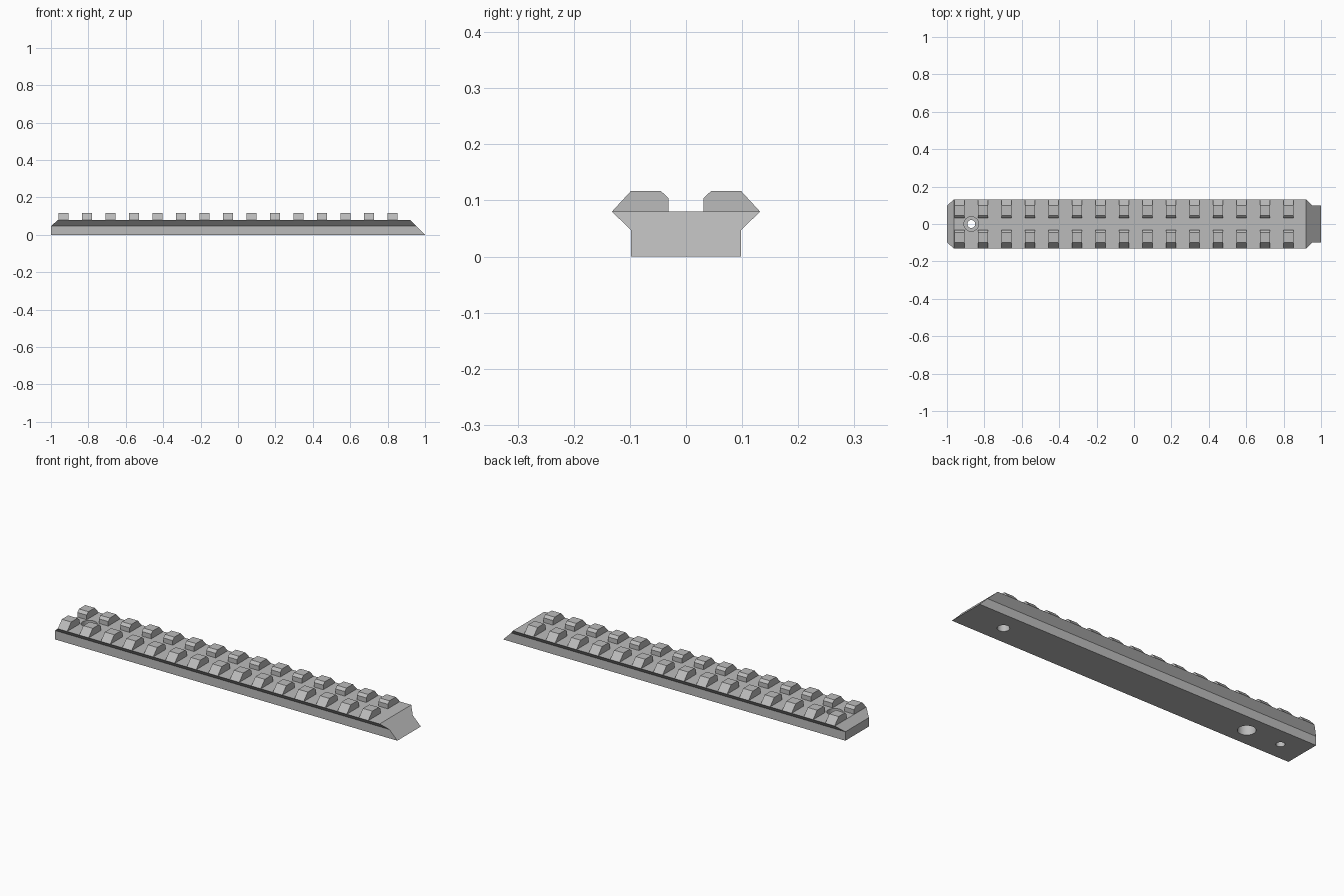
import bpy
import bmesh
from mathutils import Vector

# Remove the default cube
cube = bpy.data.objects.get("Cube")
if cube:
    bpy.data.objects.remove(cube, do_unlink=True)

BASE_W, FLARE_W = 0.098, 0.132
FLARE_Z, DECK_Z, TOP_Z = 0.047, 0.08, 0.117
TEETH, PITCH, TOOTH_LEN, FIRST_X = 15, 0.1257, 0.055, -0.961

metal = bpy.data.materials.new("Grey metal")
metal.use_nodes = True
grey = (0.5, 0.5, 0.5, 1)
metal.diffuse_color = grey
metal.node_tree.nodes["Principled BSDF"].inputs["Base Color"].default_value = grey


def add_object(name, bm):
    bmesh.ops.recalc_face_normals(bm, faces=bm.faces)
    mesh = bpy.data.meshes.new(name)
    bm.to_mesh(mesh)
    bm.free()
    mesh.materials.append(metal)
    obj = bpy.data.objects.new(name, mesh)
    bpy.context.collection.objects.link(obj)
    return obj


def extrude_profile(bm, profile, x0, x1):
    """Sweep a closed (y, z) profile along x."""
    face = bm.faces.new([bm.verts.new((x0, y, z)) for y, z in profile])
    result = bmesh.ops.extrude_face_region(bm, geom=[face])
    verts = [v for v in result["geom"] if isinstance(v, bmesh.types.BMVert)]
    bmesh.ops.translate(bm, verts=verts, vec=(x1 - x0, 0, 0))


def slice_end(bm, point, normal):
    """Cut the bar with a plane, drop the outside and cap the cut."""
    geom = bm.verts[:] + bm.edges[:] + bm.faces[:]
    cut = bmesh.ops.bisect_plane(bm, geom=geom, plane_co=Vector(point),
                                 plane_no=Vector(normal), clear_outer=True)
    edges = [e for e in cut["geom_cut"] if isinstance(e, bmesh.types.BMEdge)]
    bmesh.ops.contextual_create(bm, geom=edges)


# Flared bar with a long bevel at one end and a short one at the other
bm = bmesh.new()
half = [(BASE_W, 0), (BASE_W, FLARE_Z), (FLARE_W, DECK_Z)]
extrude_profile(bm, half + [(-y, z) for y, z in reversed(half)], -1, 1)
slice_end(bm, (1, 0, 0), (1, 0, 1))
slice_end(bm, (-1, 0, FLARE_Z), (-DECK_Z + FLARE_Z, 0, 0.038))
rail = add_object("rail_body", bm)


# Screw holes: (name, x, radius, bottom, top)
holes = [
    ("through_hole", -0.87, 0.021, -0.1, 0.2),
    ("counterbore", -0.87, 0.039, 0.045, 0.2),
    ("large_blind_hole", -0.67, 0.043, -0.1, 0.05),
    ("medium_blind_hole", 0.776, 0.029, -0.1, 0.05),
]
for name, x, radius, low, high in holes:
    bm = bmesh.new()
    bmesh.ops.create_cone(bm, cap_ends=True, segments=32, radius1=radius,
                          radius2=radius, depth=high - low)
    bmesh.ops.translate(bm, verts=bm.verts, vec=(x, 0, (low + high) / 2))
    cutter = add_object(name + "_cutter", bm)
    cutter.hide_render = True
    cutter.hide_set(True)
    cutter.display_type = 'WIRE'
    mod = rail.modifiers.new(name, 'BOOLEAN')
    mod.operation = 'DIFFERENCE'
    mod.solver = 'EXACT'
    mod.object = cutter

# Bake the holes, then discard the cutters
bpy.context.view_layer.update()
evaluated = rail.evaluated_get(bpy.context.evaluated_depsgraph_get())
drilled = bpy.data.meshes.new_from_object(evaluated)
rail.modifiers.clear()
rail.data = drilled
for name, *_ in holes:
    bpy.data.objects.remove(bpy.data.objects[name + "_cutter"], do_unlink=True)

# Smooth hole walls, sharp machined edges
bpy.context.view_layer.objects.active = rail
rail.select_set(True)
bpy.ops.object.shade_smooth_by_angle(angle=0.5)

# Two mirrored rows of chamfered teeth
tooth = [(0.031, DECK_Z), (FLARE_W, DECK_Z), (BASE_W, TOP_Z),
         (0.045, TOP_Z), (0.031, 0.104)]
for name, side in (("left_side_teeth", -1), ("right_side_teeth", 1)):
    bm = bmesh.new()
    for i in range(TEETH):
        x = FIRST_X + i * PITCH
        extrude_profile(bm, [(side * y, z) for y, z in tooth], x, x + TOOTH_LEN)
    add_object("front_teeth" if side < 0 else "back_teeth", bm)
